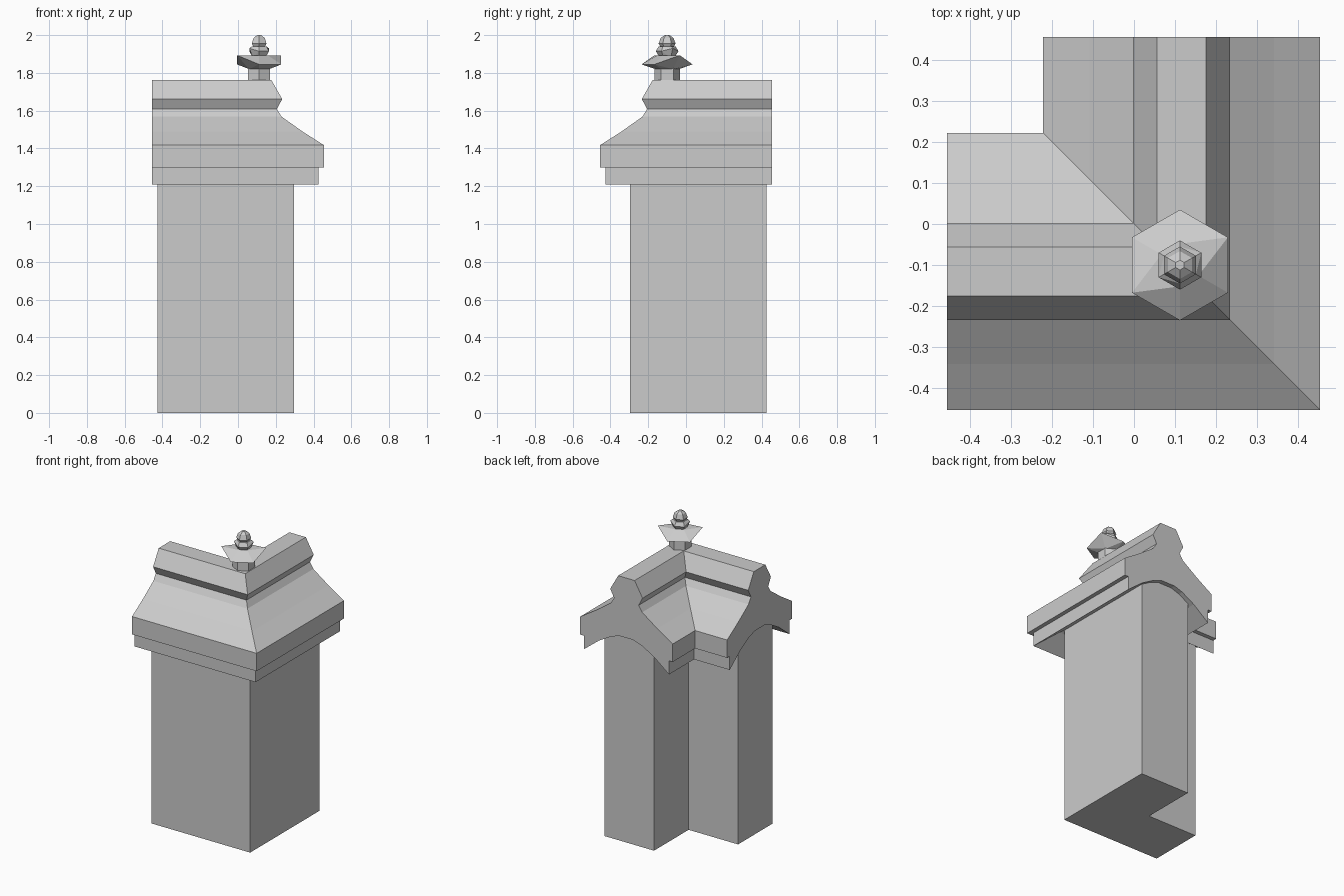
import bpy, bmesh, math

if "Cube" in bpy.data.objects:
    bpy.data.objects.remove(bpy.data.objects["Cube"])

CX, CY = 0.116, -0.116      # centre line crossing of the two legs


def make_object(name, build):
    bm = bmesh.new()
    build(bm)
    bmesh.ops.recalc_face_normals(bm, faces=bm.faces)
    me = bpy.data.meshes.new(name)
    bm.to_mesh(me)
    bm.free()
    ob = bpy.data.objects.new(name, me)
    bpy.context.collection.objects.link(ob)
    return ob


def bridge(bm, rings):
    n = len(rings[0])
    for a, b in zip(rings, rings[1:]):
        for i in range(n):
            j = (i + 1) % n
            bm.faces.new((a[i], a[j], b[j], b[i]))
    bm.faces.new(rings[0])
    bm.faces.new(rings[-1])


def corner_sweep(name, profile, end):
    """Sweep an (outward offset, z) profile round the mitred L corner."""
    def build(bm):
        stations = (lambda d: (-end, CY - d),
                    lambda d: (CX + d, CY - d),
                    lambda d: (CX + d, end))
        bridge(bm, [[bm.verts.new((*s(d), z)) for d, z in profile]
                    for s in stations])
    return make_object(name, build)


def hex_turning(name, rings, fold=0.0):
    """Six-sided turning from (radius, z, fold weight); fold lifts two opposite corners."""
    def build(bm):
        loops = []
        for r, z, w in rings:
            loop = []
            for k in range(6):
                a = math.radians(30 + 60 * k)
                lift = fold * w if k % 3 == 0 else 0
                loop.append(bm.verts.new((0.112 + r * math.cos(a),
                                          -0.1 + r * math.sin(a), z + lift)))
            loops.append(loop)
        bridge(bm, loops)
        bmesh.ops.triangulate(bm, faces=bm.faces)
    return make_object(name, build)


# L-shaped wall body, its top hidden inside the coping
corner_sweep("wall", [(0.18, 0), (0.18, 1.38), (-0.18, 1.38), (-0.18, 0)], 0.425)

# Coping with stepped eaves, flared slopes, hexagonal ridge and arched underside
half = [(0.06, 1.763), (0.118, 1.662), (0.09, 1.608), (0.115, 1.568),
        (0.225, 1.49), (0.338, 1.418), (0.338, 1.30), (0.311, 1.30),
        (0.311, 1.21), (0.20, 1.297), (0.11, 1.348), (0.05, 1.368)]
corner_sweep("coping", half + [(-d, z) for d, z in reversed(half)], 0.456)

# Finial: post, folded hat, cup and bud
hex_turning("finial_post", [(0.067, 1.74, 0), (0.067, 1.83, 0)])
hex_turning("finial_hat", [(0.062, 1.82, 0), (0.135, 1.845, 1), (0.052, 1.893, 0)], 0.048)
hex_turning("finial_cup", [(0.038, 1.88, 0), (0.06, 1.915, 1), (0.045, 1.94, 0)], 0.015)
hex_turning("finial_bud", [(0.03, 1.93, 0), (0.045, 1.955, 0),
                           (0.034, 1.985, 0), (0.012, 2.0, 0)])
